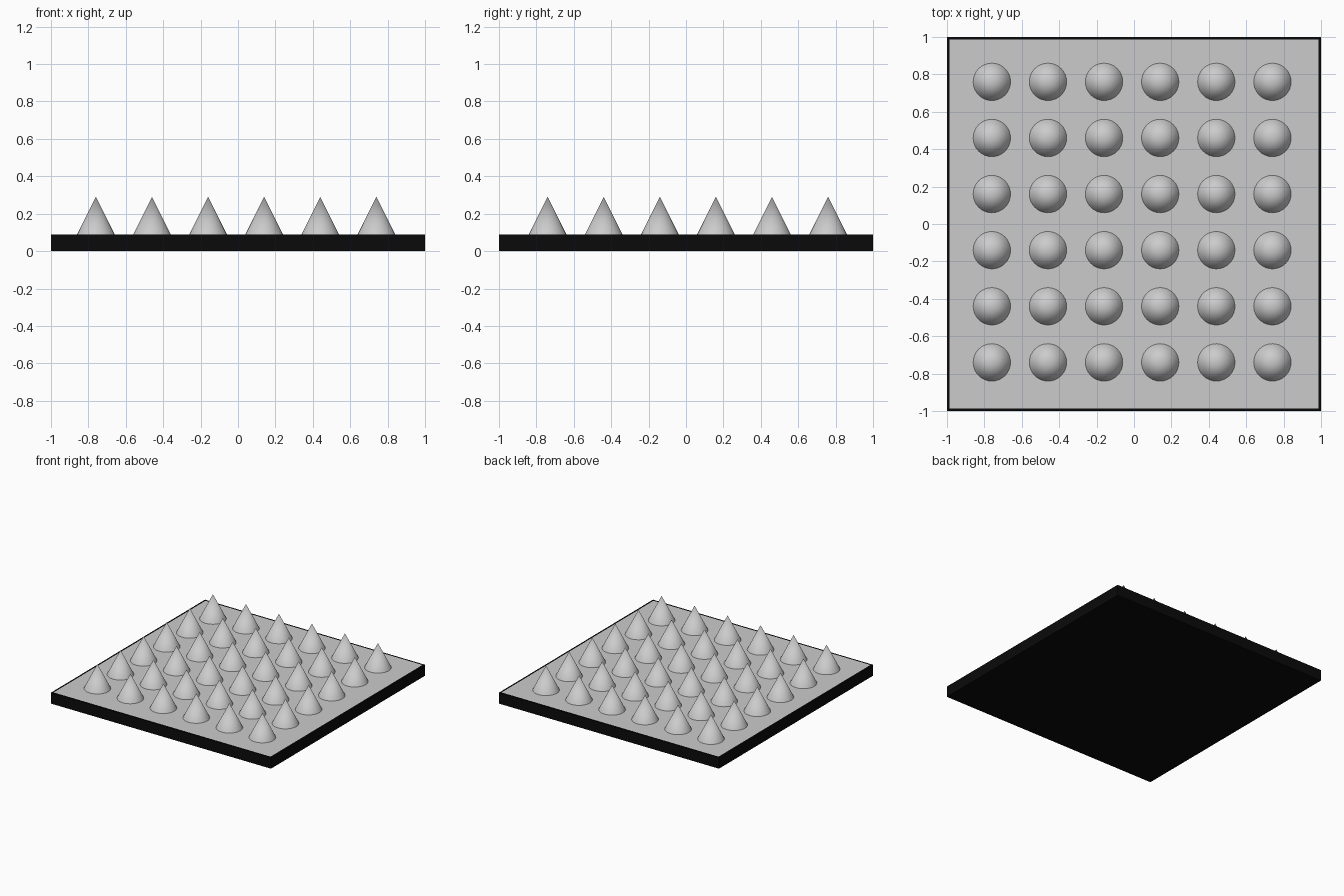
import bpy, bmesh, math
from mathutils import Matrix

if "Cube" in bpy.data.objects:
    bpy.data.objects.remove(bpy.data.objects["Cube"])


def material(name, rgb):
    m = bpy.data.materials.new(name)
    m.diffuse_color = (*rgb, 1)
    m.use_nodes = True
    m.node_tree.nodes["Principled BSDF"].inputs["Base Color"].default_value = m.diffuse_color
    return m


grey = material("light grey", (0.6, 0.6, 0.6))
black = material("black", (0.003, 0.003, 0.003))
TOP = 0.09


def new_object(name, bm, mats):
    me = bpy.data.meshes.new(name)
    bm.to_mesh(me)
    bm.free()
    for m in mats:
        me.materials.append(m)
    ob = bpy.data.objects.new(name, me)
    bpy.context.collection.objects.link(ob)
    return ob


# Base slab: black block with a grey inset top panel
bm = bmesh.new()
bmesh.ops.create_cube(bm, size=1, matrix=Matrix.Translation((0, 0, TOP / 2))
                      @ Matrix.Diagonal((2, 2, TOP, 1)))
bm.normal_update()
top = max(bm.faces, key=lambda f: f.calc_center_median().z)
bmesh.ops.inset_region(bm, faces=[top], thickness=0.02)
top.material_index = 1
new_object("base_slab", bm, [black, grey])

# Spikes: six by six grid of smooth cones
bm = bmesh.new()
for i in range(6):
    for j in range(6):
        bmesh.ops.create_cone(
            bm, cap_ends=True, segments=32, radius1=0.1, radius2=0, depth=0.2,
            matrix=Matrix.Translation((-0.76 + 0.3 * i, -0.74 + 0.3 * j, TOP + 0.1)))
bmesh.ops.remove_doubles(bm, verts=bm.verts, dist=0.0001)
spikes = new_object("spikes", bm, [grey])
bpy.context.view_layer.objects.active = spikes
spikes.select_set(True)
bpy.ops.object.shade_smooth_by_angle(angle=math.radians(30))
